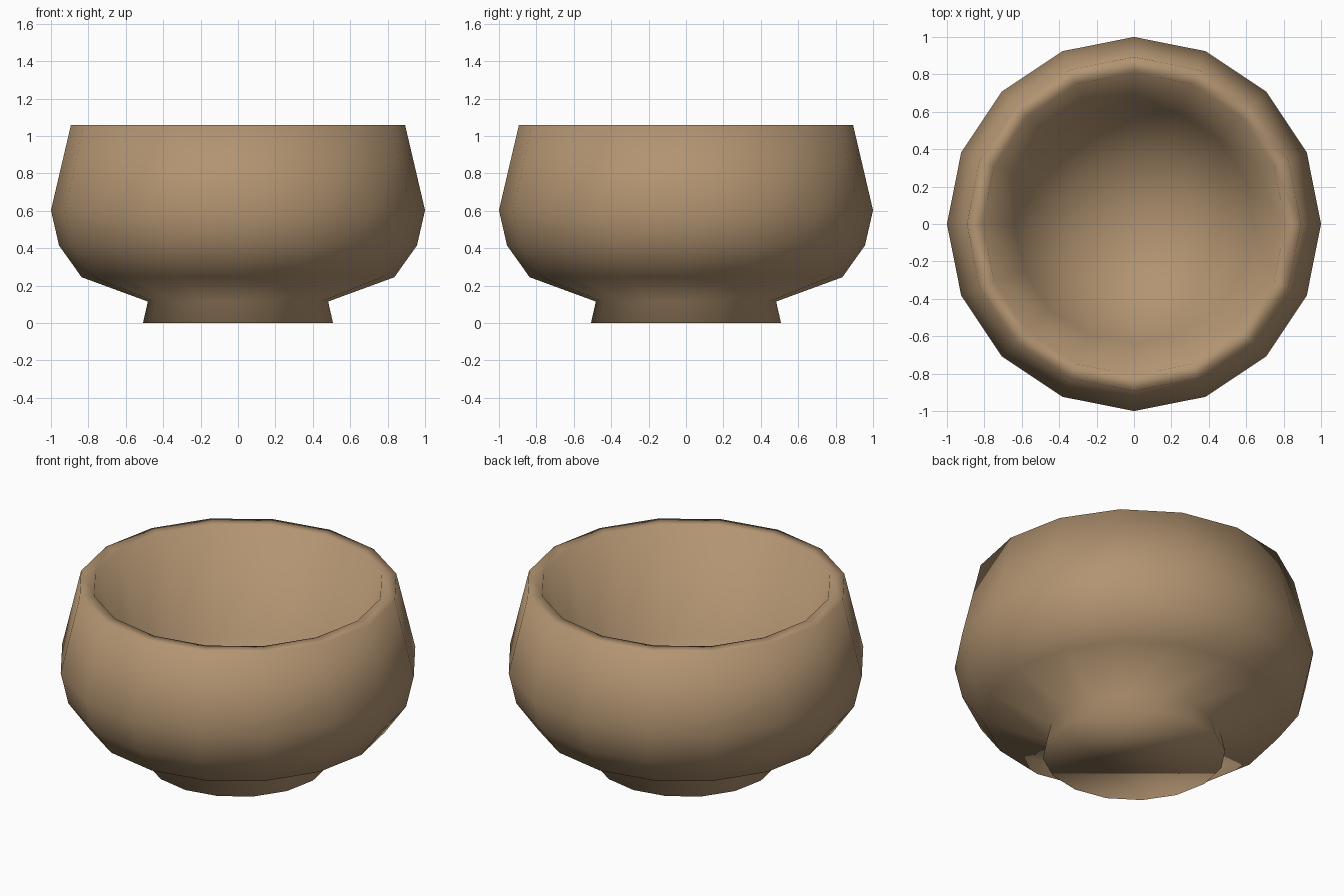
import bpy, bmesh, math

if "Cube" in bpy.data.objects:
    bpy.data.objects.remove(bpy.data.objects["Cube"])

SIDES = 16

# bowl cross-section as (radius, height): foot, outer wall, rim, inner wall
PROFILE = [
    (0.508, 0.0), (0.482, 0.115), (0.836, 0.245), (0.957, 0.415), (1.0, 0.603),
    (0.893, 1.06), (0.81, 1.06),
    (0.64, 0.46), (0.35, 0.2),
]
FLOOR_Z = 0.11

clay = bpy.data.materials.new("tan_clay")
clay.diffuse_color = (0.445, 0.295, 0.165, 1)
clay.use_nodes = True
clay.node_tree.nodes["Principled BSDF"].inputs["Base Color"].default_value = clay.diffuse_color

bm = bmesh.new()
rings = []
for r, z in PROFILE:
    rings.append([bm.verts.new((r * math.cos(math.tau * i / SIDES),
                                r * math.sin(math.tau * i / SIDES), z))
                  for i in range(SIDES)])

# walls between neighbouring rings
for low, high in zip(rings, rings[1:]):
    for i in range(SIDES):
        j = (i + 1) % SIDES
        bm.faces.new((low[i], low[j], high[j], high[i]))

# flat underside of the foot
bm.faces.new(rings[0][::-1])

# inner floor, closing to a centre point
centre = bm.verts.new((0, 0, FLOOR_Z))
for i in range(SIDES):
    bm.faces.new((rings[-1][i], rings[-1][(i + 1) % SIDES], centre))

bmesh.ops.recalc_face_normals(bm, faces=bm.faces)
for f in bm.faces:
    f.smooth = True

mesh = bpy.data.meshes.new("bowl")
bm.to_mesh(mesh)
bm.free()
mesh.materials.append(clay)
bpy.context.collection.objects.link(bpy.data.objects.new("bowl", mesh))
